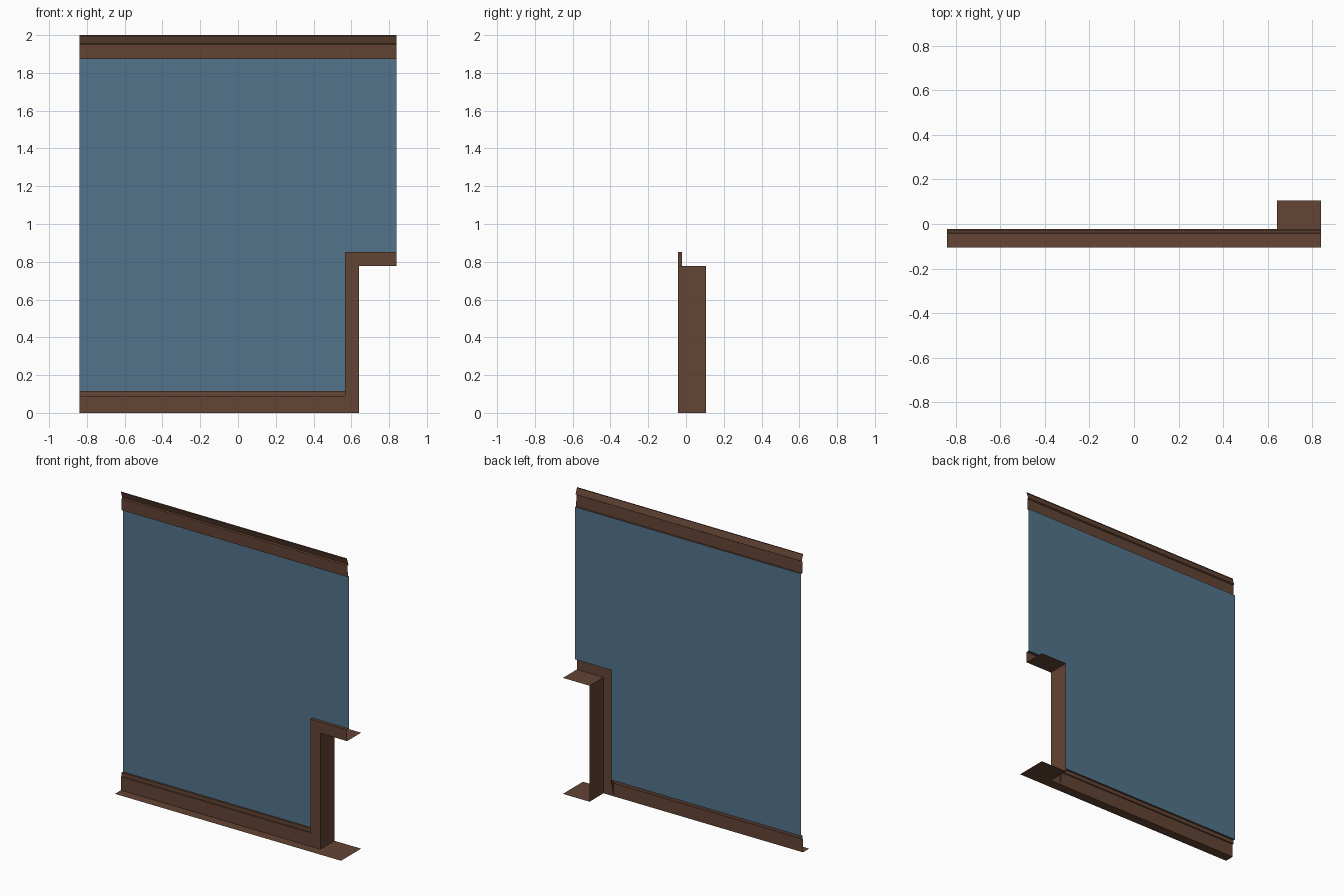
import bpy

if "Cube" in bpy.data.objects:
    bpy.data.objects.remove(bpy.data.objects["Cube"])

HALF = 0.838            # half of wall width
WALL_Y, TRIM_Y, DEPTH = -0.022, -0.042, 0.106
DOOR_X, DOOR_Z, CASING = 0.641, 0.777, 0.075


def material(name, color):
    m = bpy.data.materials.new(name)
    m.diffuse_color = color
    m.use_nodes = True
    m.node_tree.nodes["Principled BSDF"].inputs["Base Color"].default_value = m.diffuse_color
    return m


wood = material("brown_wood", (0.125, 0.058, 0.034, 1))
paint = material("blue_paint", (0.085, 0.175, 0.26, 1))


def add(name, verts, faces, mat):
    me = bpy.data.meshes.new(name)
    me.from_pydata(verts, [], faces)
    me.materials.append(mat)
    ob = bpy.data.objects.new(name, me)
    bpy.context.collection.objects.link(ob)
    return ob


def loft(name, rows, mat):
    """Join rows of equal length with quads."""
    n = len(rows[0])
    faces = [(i * n + j, i * n + j + 1, (i + 1) * n + j + 1, (i + 1) * n + j)
             for i in range(len(rows) - 1) for j in range(n - 1)]
    return add(name, [v for r in rows for v in r], faces, mat)


def strip(name, profile, x0, x1):
    """Run an open (y, z) profile, listed top down, along x."""
    return loft(name, [[(x, y, z) for y, z in profile] for x in (x0, x1)], wood)


# wall panel with the corner notched out around the doorway
cx, cz = DOOR_X - CASING, DOOR_Z + CASING
outline = [(-HALF, 0.116), (cx, 0.116), (cx, cz), (HALF, cz), (HALF, 1.873), (-HALF, 1.873)]
add("wall_panel", [(x, WALL_Y, z) for x, z in outline], [tuple(range(6))], paint)

# crown moulding leaning forward at the top
strip("crown_moulding", [(-0.040, 2.0), (TRIM_Y, 1.995), (-0.028, 1.955),
                         (-0.036, 1.95), (-0.034, 1.873), (WALL_Y, 1.873)], -HALF, HALF)

# baseboard with a stepped cap
strip("baseboard", [(WALL_Y, 0.116), (-0.034, 0.116), (-0.034, 0.09),
                    (TRIM_Y, 0.09), (TRIM_Y, 0.0)], -HALF, cx)

# door casing and jamb: (offset from opening, y, start height) swept up and across
section = [(CASING, WALL_Y, 0.09), (CASING, TRIM_Y, 0.0), (0, TRIM_Y, 0.0),
           (0, WALL_Y, 0.0), (0, DEPTH, 0.0)]
loft("door_casing", [
    [(DOOR_X - d, y, z) for d, y, z in section],
    [(DOOR_X - d, y, DOOR_Z + d) for d, y, z in section],
    [(HALF, y, DOOR_Z + d) for d, y, z in section]][::-1], wood)

# floor strip in front of the wall, continuing through the doorway
floor = [(-HALF, -DEPTH), (HALF, -DEPTH), (HALF, DEPTH),
         (DOOR_X, DEPTH), (DOOR_X, TRIM_Y), (-HALF, TRIM_Y)]
add("floor_strip", [(x, y, 0) for x, y in floor], [tuple(range(6))], wood)
